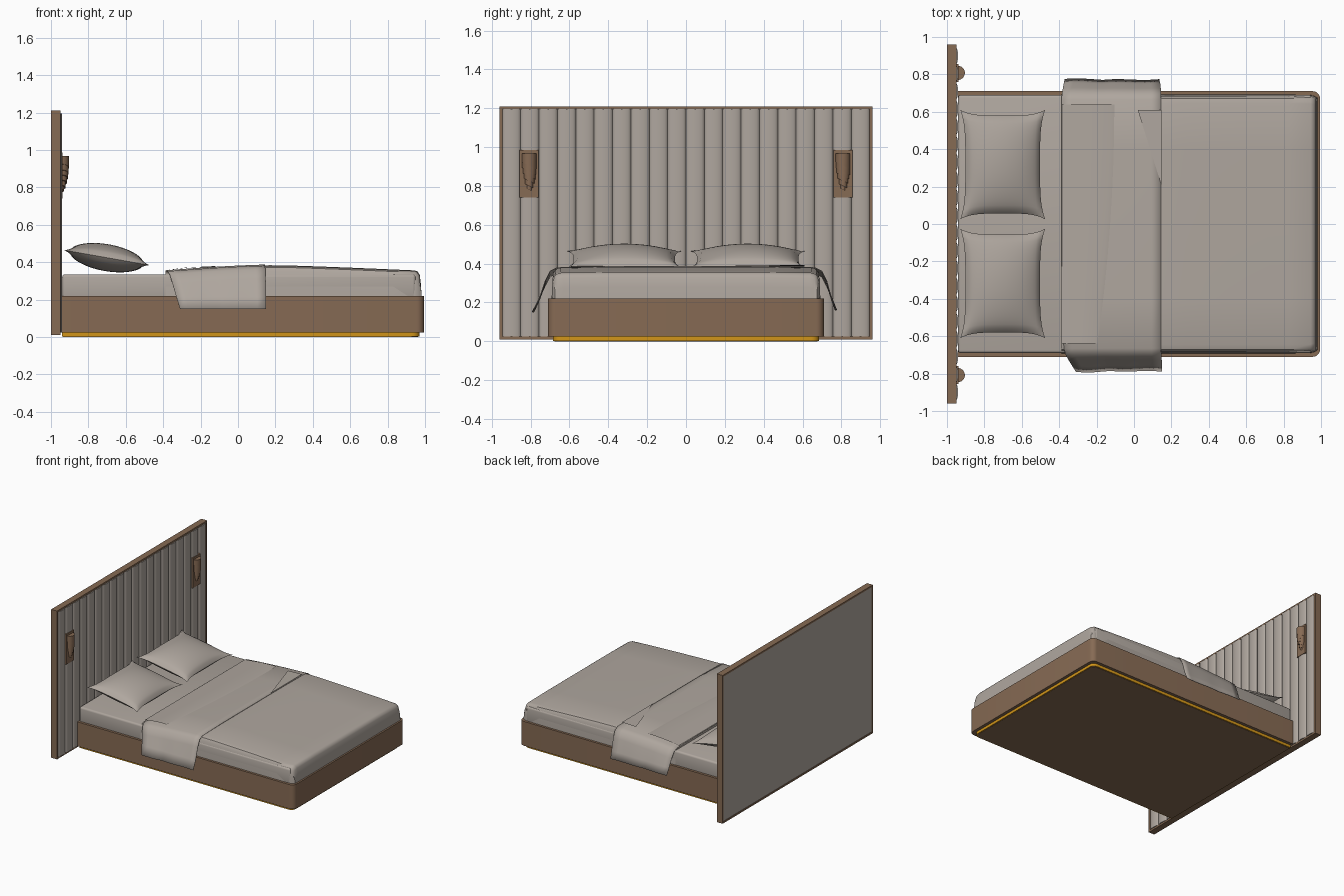
import bpy, bmesh, math
from mathutils import Matrix, Vector

if "Cube" in bpy.data.objects:
    bpy.data.objects.remove(bpy.data.objects["Cube"], do_unlink=True)


def material(name, rgb):
    m = bpy.data.materials.new(name)
    m.use_nodes = True
    m.diffuse_color = (*rgb, 1)
    bsdf = next(n for n in m.node_tree.nodes if n.type == 'BSDF_PRINCIPLED')
    bsdf.inputs["Base Color"].default_value = (*rgb, 1)
    return m


LINEN = material("warm_grey_linen", (0.43, 0.385, 0.345))
WOOD = material("brown_wood", (0.24, 0.145, 0.088))
GOLD = material("gold_trim", (0.64, 0.30, 0.01))


def finish(name, bm, mat, smooth=None):
    mesh = bpy.data.meshes.new(name)
    bm.to_mesh(mesh)
    bm.free()
    mesh.materials.append(mat)
    ob = bpy.data.objects.new(name, mesh)
    bpy.context.collection.objects.link(ob)
    if smooth:
        bpy.ops.object.select_all(action='DESELECT')
        ob.select_set(True)
        bpy.context.view_layer.objects.active = ob
        bpy.ops.object.shade_smooth_by_angle(angle=math.radians(smooth))
    return ob


def box(name, lo, hi, mat, bevel=0):
    bm = bmesh.new()
    lo, hi = Vector(lo), Vector(hi)
    mat4 = Matrix.Translation((lo + hi) / 2) @ Matrix.Diagonal((*(hi - lo), 1))
    bmesh.ops.create_cube(bm, size=1, matrix=mat4)
    if bevel:
        bmesh.ops.bevel(bm, geom=bm.edges[:], offset=bevel, segments=3,
                        profile=0.5, affect='EDGES')
    return finish(name, bm, mat, 35 if bevel else None)


def prism(name, outline, z0, z1, mat, slant0=0, slant1=0, mid=0):
    """Upright prism; its ends may slope along y."""
    bm = bmesh.new()
    low = [bm.verts.new((x, y, z0 + (y - mid) * slant0)) for x, y in outline]
    top = [bm.verts.new((x, y, z1 + (y - mid) * slant1)) for x, y in outline]
    bm.faces.new(low)
    bm.faces.new(top)
    for i in range(len(low)):
        j = (i + 1) % len(low)
        bm.faces.new((low[i], low[j], top[j], top[i]))
    bmesh.ops.recalc_face_normals(bm, faces=bm.faces[:])
    return finish(name, bm, mat, 35)


def loft(name, rows, mat, smooth=40):
    bm = bmesh.new()
    grid = [[bm.verts.new(p) for p in row] for row in rows]
    for a, b in zip(grid, grid[1:]):
        for j in range(len(a) - 1):
            bm.faces.new((a[j], b[j], b[j + 1], a[j + 1]))
    return finish(name, bm, mat, smooth)


def footprint(x0, x1, y, r):
    """Rectangle with its two foot corners rounded."""
    pts = [(x0, y), (x0, -y)]
    for side, start in ((-1, -90), (1, 0)):
        for k in range(7):
            a = math.radians(start + 15 * k)
            pts.append((x1 - r + r * math.cos(a), side * (y - r) + r * math.sin(a)))
    return pts


# Headboard frame and back panel
for side, s in (("left", 1), ("right", -1)):
    ys = sorted((s * 0.946, s * 0.96))
    box(f"headboard_{side}_edge", (-1, ys[0], 0.01), (-0.948, ys[1], 1.21), WOOD)
box("headboard_top_edge", (-1, -0.946, 1.196), (-0.948, 0.946, 1.21), WOOD)
box("headboard_bottom_edge", (-1, -0.946, 0.01), (-0.948, 0.946, 0.024), WOOD)
box("headboard_back_panel", (-0.996, -0.946, 0.024), (-0.957, 0.946, 1.196), LINEN)

# Padded vertical channels
COUNT, HALF, STEPS = 20, 0.946, 8
width = 2 * HALF / COUNT
channels = [(-0.96, HALF), (-0.96, -HALF)]
for c in range(COUNT):
    for k in range(STEPS):
        t = -math.cos(math.pi * k / STEPS)
        bulge = 0.016 * math.sqrt(max(0, 1 - t * t))
        channels.append((-0.956 + bulge, -HALF + width * (c + (t + 1) / 2)))
channels.append((-0.956, HALF))
prism("headboard_channels", channels, 0.024, 1.196, LINEN)

# Wall lamps: a plate with stepped, slanted half-round shells
TIERS = [(0.967, 0.038), (0.905, 0.036), (0.875, 0.033), (0.85, 0.028),
         (0.825, 0.021), (0.80, 0.013)]
for side, s in (("left", 1), ("right", -1)):
    cy = s * 0.808
    box(f"{side}_lamp_plate", (-0.955, cy - 0.048, 0.74),
        (-0.937, cy + 0.048, 0.985), WOOD)
    for i, (top, r) in enumerate(TIERS):
        bottom = TIERS[i + 1][0] if i + 1 < len(TIERS) else 0.782
        arc = [(-0.942 + r * math.cos(a), cy + r * math.sin(a))
               for a in (math.pi * (k / 12 - 0.5) for k in range(13))]
        prism(f"{side}_lamp_shell_{i + 1}", arc, bottom, top, WOOD,
              -0.5, -0.5 if i else 0, cy)

# Bed base, gold plinth and underside
prism("bed_base", footprint(-0.94, 0.995, 0.71, 0.04), 0.024, 0.22, WOOD)
prism("plinth", footprint(-0.94, 0.97, 0.685, 0.04), 0.002, 0.026, GOLD)
prism("underside", footprint(-0.935, 0.962, 0.677, 0.035), 0, 0.004, WOOD)

# Mattress
box("mattress", (-0.94, -0.69, 0.2), (0.95, 0.69, 0.335), LINEN, 0.015)


def crown(x):
    """Height of the bedding along the bed."""
    if x < 0.2:
        return 0.384 - 0.032 * ((0.2 - x) / 0.59) ** 1.5
    return 0.384 - 0.029 * ((x - 0.2) / 0.76) ** 1.2


# Duvet, tucked in at the sides and foot
def duvet_row(x, h, inset=0):
    half = [(0.692, 0.215), (0.69, 0.27), (0.684, h - 0.03),
            (0.672, h - 0.011), (0.645, h - 0.003), (0.4, h)]
    ring = [(-y, z) for y, z in half] + [(0, h)] + [(y, z) for y, z in reversed(half)]
    return [(x, y * (1 - inset), z) for y, z in ring]


rows = [duvet_row(-0.388, 0.325), duvet_row(-0.388, crown(-0.388))]
rows += [duvet_row(-0.38 + 0.11 * k, crown(-0.38 + 0.11 * k)) for k in range(13)]
rows[-1] = duvet_row(0.945, 0.356, 0.004)
rows += [duvet_row(0.962, 0.349, 0.01), duvet_row(0.972, 0.33, 0.018),
         duvet_row(0.978, 0.28, 0.024)]
rows.append([(0.982, y, 0.215) for _, y, _ in rows[-1]])
loft("duvet", rows, LINEN)


# Throw draped over both sides: (y, drop below crown, left x, right x)
DRAPE = [(-0.785, 0.215, -0.31, 0.15), (-0.755, 0.15, -0.33, 0.15),
         (-0.725, 0.07, -0.35, 0.148), (-0.70, 0.02, -0.365, 0.146),
         (-0.665, 0.002, -0.375, 0.145), (-0.4, -0.004, -0.385, 0.145),
         (0, -0.004, -0.388, 0.145), (0.4, -0.004, -0.388, 0.145),
         (0.665, 0.002, -0.388, 0.145), (0.70, 0.02, -0.385, 0.145),
         (0.725, 0.07, -0.38, 0.143), (0.75, 0.15, -0.375, 0.14),
         (0.77, 0.205, -0.37, 0.135)]


def drape_point(y, drop, x0, x1, t):
    x = x0 + (x1 - x0) * t
    level = crown(x) if drop < 0.1 else 0.366
    sway = 0.012 * (0.5 - t) * drop / 0.2 + 0.004 * math.sin(9 * t) * drop / 0.2
    return (x, y + math.copysign(sway, y), level - drop)


throw = loft("throw", [[drape_point(*d, k / 10) for d in DRAPE] for k in range(11)], LINEN)
shell = throw.modifiers.new("thickness", 'SOLIDIFY')
shell.thickness = 0.004

# Folded cuff along the head edge of the throw
cuff_rows = []
for t, lift in ((0, 0.005), (0.5, 0.01), (0.92, 0.008), (1, 0.004)):
    row = []
    for k in range(9):
        y = -0.64 + 0.16 * k
        edge = -0.105 - 0.09 * ((0.64 - y) / 1.28) ** 2
        x = -0.386 + (edge + 0.386) * t
        row.append((x, y, crown(x) + lift))
    cuff_rows.append(row)
loft("throw_cuff", cuff_rows, LINEN)

# Turned-back corner of the throw, showing its underside
bm = bmesh.new()
corner = [(0.02, 0.61), (0.146, 0.61), (0.146, 0.21)]
bm.faces.new([bm.verts.new((x, y, crown(x) + 0.009)) for x, y in reversed(corner)])
bm.normal_update()
for f in bm.faces:
    if f.normal.z > 0:
        f.normal_flip()
finish("throw_turned_corner", bm, LINEN)


# Pillows: two domed grids welded along a pinched outline
def pillow(name, cy):
    bm = bmesh.new()
    for s in (1, -1):
        made = bmesh.ops.create_grid(bm, x_segments=24, y_segments=24, size=1)
        for v in made["verts"]:
            u, w = v.co.x, v.co.y
            dome = ((1 - u * u) * (1 - w * w)) ** 0.55
            v.co = (u * (0.203 + 0.027 * w ** 4), w * (0.262 + 0.03 * u ** 4),
                    s * 0.072 * dome)
    bmesh.ops.remove_doubles(bm, verts=bm.verts[:], dist=0.0005)
    bmesh.ops.recalc_face_normals(bm, faces=bm.faces[:])
    tilt = Matrix.Rotation(math.radians(10), 4, 'Y')
    bm.transform(Matrix.Translation((-0.702, cy, 0.424)) @ tilt)
    return finish(name, bm, LINEN, 60)


pillow("left_pillow", 0.318)
pillow("right_pillow", -0.318)
